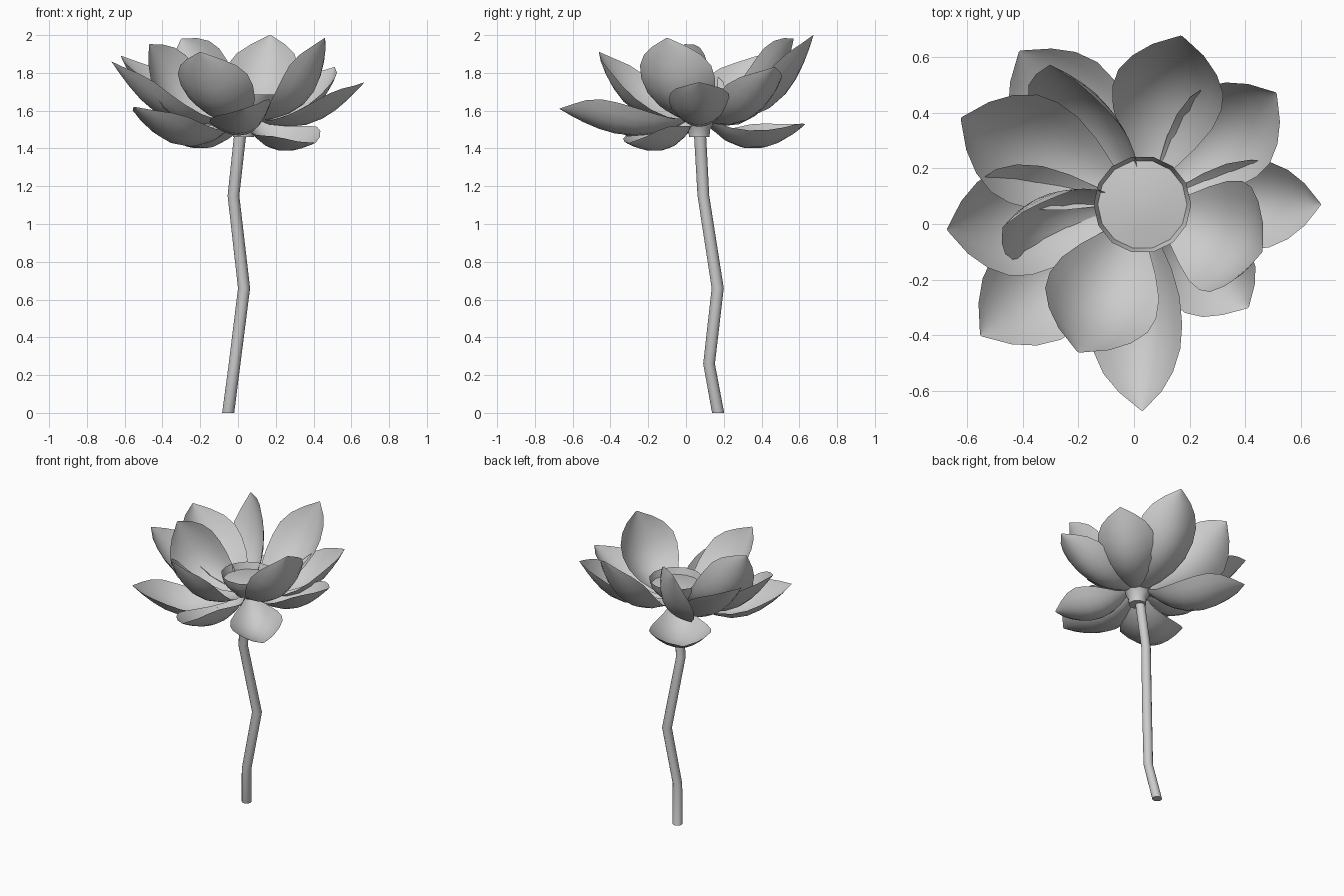
import bpy, bmesh, math
from mathutils import Vector

if "Cube" in bpy.data.objects:
    bpy.data.objects.remove(bpy.data.objects["Cube"])

CENTRE = Vector((0.03, 0.07, 0))


def finish(name, bm, angle=40):
    me = bpy.data.meshes.new(name)
    bm.to_mesh(me)
    bm.free()
    ob = bpy.data.objects.new(name, me)
    bpy.context.collection.objects.link(ob)
    bpy.ops.object.select_all(action='DESELECT')
    ob.select_set(True)
    bpy.context.view_layer.objects.active = ob
    bpy.ops.object.shade_smooth_by_angle(angle=math.radians(angle))
    return ob


def lathe(name, rings, sides):
    """Skin circles given as (x, y, z, radius) and cap the ends."""
    bm = bmesh.new()
    loops = []
    for x, y, z, r in rings:
        loops.append([bm.verts.new((x + r * math.cos(2 * math.pi * i / sides),
                                    y + r * math.sin(2 * math.pi * i / sides), z))
                      for i in range(sides)])
    for a, b in zip(loops, loops[1:]):
        for i in range(sides):
            j = (i + 1) % sides
            bm.faces.new((a[i], a[j], b[j], b[i]))
    bm.faces.new(loops[0][::-1])
    bm.faces.new(loops[-1])
    return finish(name, bm, 50)


# Half width of a petal along its length
OUTLINE = [(0, .03), (.12, .085), (.25, .14), (.4, .183), (.55, .2),
           (.68, .193), (.8, .155), (.9, .095), (1, .004)]


def petal(name, tip, width=1.0, roll=0.0, sag=0.11, cup=0.11):
    """Cupped leaf running from the seed cup to the tip."""
    tip = Vector(tip)
    out = Vector((tip.x - CENTRE.x, tip.y - CENTRE.y, 0)).normalized()
    base = CENTRE + out * 0.065 + Vector((0, 0, 1.545))
    axis = tip - base
    u = axis.normalized()
    side = Vector((0, 0, 1)).cross(u).normalized()
    n = u.cross(side)
    c, s = math.cos(math.radians(roll)), math.sin(math.radians(roll))
    drop_dir = n
    side, n = side * c + n * s, n * c - side * s
    # heavily rolled petals still sag partly downward
    drop_dir = (drop_dir + n).normalized()
    bm = bmesh.new()
    rows = []
    for t, w in OUTLINE:
        drop = -sag * math.sin(math.pi * t ** 0.9)
        row = []
        for k in range(-4, 5):
            v = k / 4
            lift = cup * v * v * (w / 0.2) ** 1.5
            row.append(bm.verts.new(base + axis * t + side * (v * w * width)
                                    + drop_dir * drop + n * lift))
        rows.append(row)
    for a, b in zip(rows, rows[1:]):
        for k in range(8):
            bm.faces.new((a[k], b[k], b[k + 1], a[k + 1]))
    return finish(name, bm, 60)


# Bent stem
lathe("stem", [(-.052, .17, 0, .032), (-.018, .122, .26, .031), (.032, .168, .66, .032),
               (-.024, .092, 1.15, .031), (.012, .074, 1.48, .032)], 12)

# Seed cup with a sunken, slightly domed top
cx, cy = CENTRE.x, CENTRE.y
lathe("seed_cup", [(cx, cy, 1.46, .055), (cx, cy, 1.50, .06), (cx, cy, 1.55, .085),
                   (cx, cy, 1.60, .135), (cx, cy, 1.64, .162), (cx, cy, 1.685, .175),
                   (cx, cy, 1.64, .16), (cx, cy, 1.65, .09), (cx, cy, 1.655, .03)], 14)

# Petals: tip, width, roll, sag, cup
PETALS = [
    ((.67, .07, 1.75), .80, 0, .11, .10),
    ((.17, .675, 2.0), 1.0, 0, .15, .11),
    ((.51, .47, 1.83), .93, 0, .13, .11),
    ((-.30, .57, 1.98), .95, -55, .12, .09),
    ((-.41, .62, 1.53), 1.0, 0, .14, .11),
    ((-.62, .38, 1.89), 1.0, 0, .13, .11),
    ((-.67, -.02, 1.86), 1.0, 0, .14, .11),
    ((-.47, -.01, 1.95), .9, -55, .13, .09),
    ((-.55, -.40, 1.62), 1.0, 0, .17, .11),
    ((-.20, -.46, 1.91), 1.04, 0, .13, .11),
    ((.03, -.67, 1.61), .85, 18, .10, .11),
    ((.41, -.30, 1.43), .85, 9, .10, .11),
    ((.46, -.10, 1.985), 1.05, 0, .14, .11),
]
for i, spec in enumerate(PETALS):
    petal(f"petal_{i + 1}", *spec)
